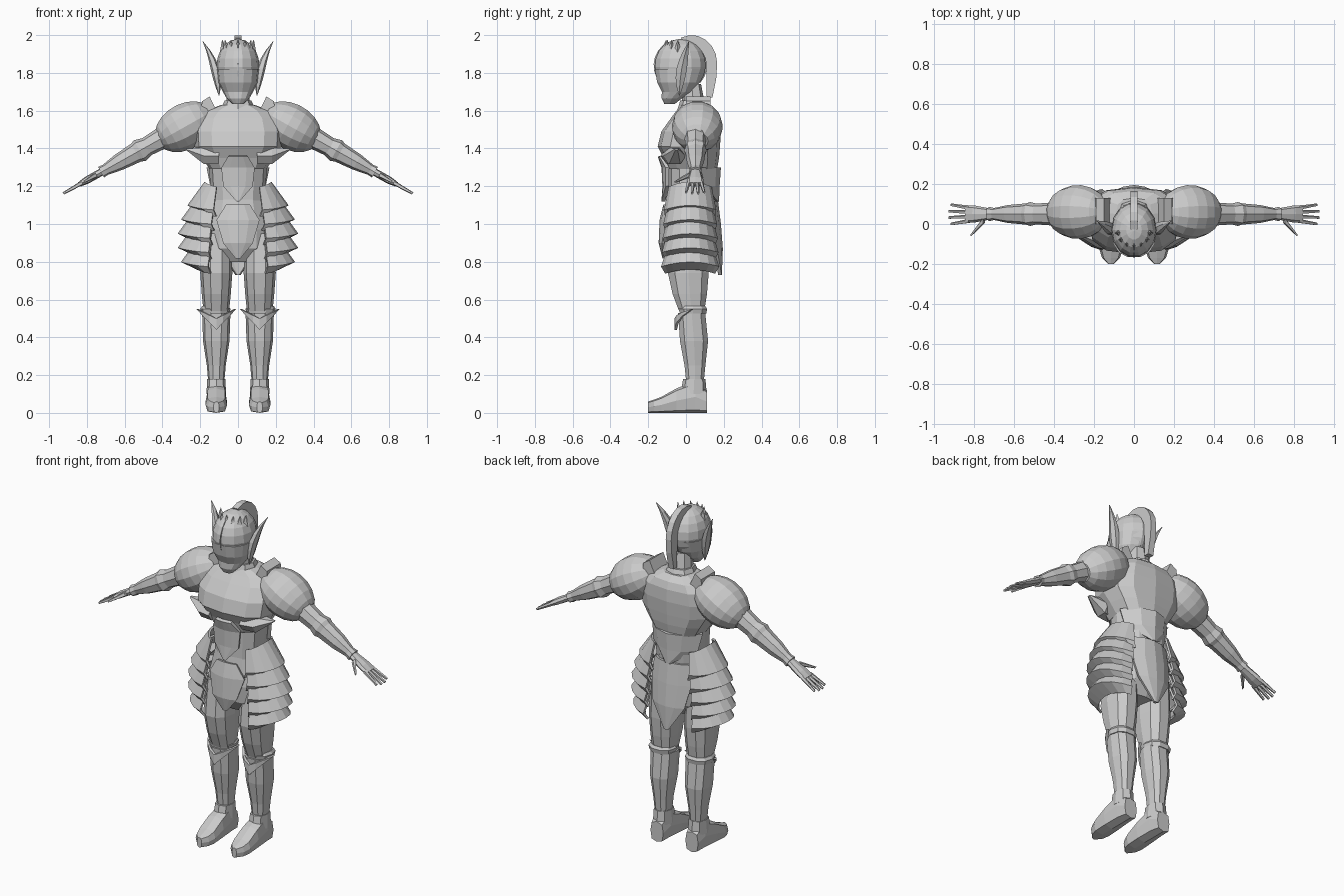
import bpy, bmesh
from math import sin, cos, pi, radians
from mathutils import Vector

cube = bpy.data.objects.get("Cube")
if cube:
    bpy.data.objects.remove(cube)

steel = bpy.data.materials.new("plain_grey")
steel.use_nodes = True
GREY = (0.6, 0.6, 0.6, 1)
steel.diffuse_color = GREY
steel.node_tree.nodes["Principled BSDF"].inputs["Base Color"].default_value = GREY

RIGHT, BACK, UP = Vector((1, 0, 0)), Vector((0, 1, 0)), Vector((0, 0, 1))
# The arms slope down along one straight line
ARM = Vector((.87, 0, -.49))
ARM_UP = BACK.cross(ARM) * -1


def finish(name, bm, mirror=False, thick=0):
    """Turn a bmesh into an object, optionally thickened and mirrored."""
    bmesh.ops.recalc_face_normals(bm, faces=bm.faces)
    mesh = bpy.data.meshes.new(name)
    bm.to_mesh(mesh)
    bm.free()
    mesh.materials.append(steel)
    ob = bpy.data.objects.new(name, mesh)
    bpy.context.collection.objects.link(ob)
    if thick:
        solid = ob.modifiers.new("thickness", "SOLIDIFY")
        solid.thickness = thick
        solid.offset = 0
    if mirror:
        ob.modifiers.new("mirror", "MIRROR").use_mirror_merge = False


def skin(bm, rows, closed):
    """Bridge equal rows of vertices with quads."""
    count = len(rows[0])
    for lower, upper in zip(rows, rows[1:]):
        for i in range(count if closed else count - 1):
            j = (i + 1) % count
            bm.faces.new((lower[i], lower[j], upper[j], upper[i]))


def sheet(name, rows, thick, mirror=False):
    """Thin plate through rows of points."""
    bm = bmesh.new()
    skin(bm, [[bm.verts.new(p) for p in row] for row in rows], False)
    finish(name, bm, mirror, thick)


def spread(start, end, steps):
    """Evenly spaced values from start to end."""
    return [start + (end - start) * i / steps for i in range(steps + 1)]


def soften(value, power):
    return abs(value) ** power * (1 if value > 0 else -1)


def loft(name, rings, u=RIGHT, v=BACK, sides=10, power=.85, mirror=False):
    """Capped tube through rings of (centre, half size along u, half size along v)."""
    bm = bmesh.new()
    rows = []
    for centre, a, b in rings:
        angles = spread(0, 2 * pi, sides)[:-1]
        rows.append([bm.verts.new(Vector(centre) + u * a * soften(cos(t), power)
                                  + v * b * soften(sin(t), power)) for t in angles])
    skin(bm, rows, True)
    bm.faces.new(rows[0])
    bm.faces.new(rows[-1])
    finish(name, bm, mirror)


def trunk(name, rows, x=0, **options):
    """Upright loft through rows of (z, half width, front y, back y)."""
    rings = [((x, (front + back) / 2, z), width, (back - front) / 2) for z, width, front, back in rows]
    loft(name, rings, mirror=x > 0, **options)


def dome(name, centre, radii, start, end, axis=UP, u=RIGHT, v=BACK, **options):
    """Ellipsoid cut off at two latitudes given in degrees."""
    a, b, c = radii
    turns = [radians(t) for t in spread(start, end, 7)]
    rings = [(Vector(centre) + axis * c * sin(t), a * cos(t), b * cos(t)) for t in turns]
    loft(name, rings, u, v, sides=14, power=1, **options)


def arm_point(x, y=.05):
    return Vector((x, y, 1.4 - .56 * (x - .5)))


def sleeve(name, rows):
    """Arm piece through rows of (x, half width, half height) on the arm line."""
    rings = [(arm_point(x), width, height) for x, width, height in rows]
    loft(name, rings, BACK, ARM_UP, sides=8, mirror=True)


def panel(name, rows, bow):
    """Curved centre plate through rows of (z, half width, middle y)."""
    sheet(name, [[(s * width, y + bow * (s * width) ** 2, z) for s in spread(-1, 1, 4)]
                 for z, width, y in rows], .02)


def slab(name, points, near, far, sideways=False, mirror=False):
    """Outline in the xz plane (yz when sideways) extruded along the other axis."""
    bm = bmesh.new()
    rows = [[bm.verts.new((depth, p, z) if sideways else (p, depth, z)) for p, z in points]
            for depth in (near, far)]
    skin(bm, rows, True)
    for row in rows:
        bm.faces.new(row)
    finish(name, bm, mirror)


# Helmet, visor ridge and tapering face guard
skull = (0, -.03, 1.84)
dome("helmet", skull, (.113, .138, .14), -40, 88)
dome("visor_ridge", skull, (.008, .145, .14), -40, 60)
trunk("face_guard", [(1.635, .03, -.115, -.06), (1.665, .06, -.13, -.02), (1.7, .08, -.13, .04),
                     (1.75, .105, -.155, .075), (1.82, .113, -.168, .1)], sides=14)


# Crest: outer arc over the skull, a straight tail, inner arc back
def crest_arc(radius, start, end):
    turns = [radians(t) for t in spread(start, end, 6)]
    return [(.03 + .9 * radius * cos(t), 1.85 + radius * sin(t)) for t in turns]


tail = [(.16, 1.77), (.14, 1.67), (.11, 1.67)]
slab("helmet_crest", crest_arc(.15, 115, 0) + tail + crest_arc(.085, 0, 115), -.018, .018, True)

# Crown of teeth around the brow, and swept horns
for turn in spread(-80, 80, 6):
    x, y = sin(radians(turn)), -cos(radians(turn))
    loft("crown_teeth", [((.075 * x, .085 * y - .03, 1.91), .022, .022),
                         ((.085 * x, .075 * y - .03, 1.975), .001, .001)], sides=4, power=1)
horn = []
for s in spread(0, 1, 6):
    size = .002 + .024 * sin(pi * s ** .9)
    horn.append(((.1 + .03 * s + .055 * s ** 3, -.035 + .05 * s * s, 1.68 + .285 * s), size * .9, size * 1.2))
loft("helmet_horns", horn, sides=6, mirror=True)

# Neck
trunk("neck", [(1.58, .07, -.02, .11), (1.74, .05, -.02, .08)], sides=8)
trunk("neck_collar", [(1.59, .1, -.05, .14), (1.655, .07, -.03, .11)], sides=8)

# Torso armour
trunk("breastplate", [(1.29, .15, -.1, .165), (1.35, .19, -.12, .175), (1.41, .23, -.15, .18),
                      (1.49, .235, -.13, .185), (1.56, .215, -.08, .18), (1.6, .17, -.05, .165),
                      (1.63, .09, -.03, .13)], sides=12, power=.75)
loft("breastplate_wings", [((.1, -.075, 1.36), .06, .045), ((.18, -.06, 1.36), .06, .05),
                           ((.275, -.05, 1.395), .012, .004)], BACK, UP, 6, 1, True)
trunk("abdomen", [(1.09, .14, -.09, .15), (1.33, .155, -.09, .165)], sides=12)
panel("belly_plate", [(1.36, .05, -.14), (1.3, .085, -.12), (1.2, .075, -.115), (1.12, .005, -.12)], 3)
panel("lower_back_plate", [(1.3, .16, .175), (1.2, .14, .168), (1.12, .01, .165)], -4)

# Shoulders
dome("pauldrons", (.28, .06, 1.515), (.135, .125, .17), -60, 65, ARM, BACK, ARM_UP, mirror=True)
loft("pauldron_spikes", [((.33, .06, 1.5), .1, .08), ((.435, .06, 1.49), .03, .008)], BACK, UP, 8, mirror=True)
slab("shoulder_collars", [(.11, 1.59), (.15, 1.675), (.19, 1.65), (.2, 1.57)], 0, .13, mirror=True)

# Arms
sleeve("upper_arms", [(.2, .07, .08), (.4, .058, .058), (.52, .05, .048)])
sleeve("forearm_guards", [(.48, .05, .05), (.52, .06, .063), (.54, .053, .054), (.63, .045, .045),
                          (.7, .03, .03), (.725, .036, .032)])
sleeve("hands", [(.71, .026, .02), (.8, .043, .02), (.84, .044, .013)])
for k in range(4):
    spot = k - 1.5
    length = .105 - .01 * abs(spot)
    finger = [(arm_point(.825 + length * s, .048 + spot * (.022 + .01 * s)), .011 - .004 * s, .012 - .005 * s)
              for s in spread(0, 1, 2)]
    loft("fingers", finger, BACK, ARM_UP, 5, mirror=True)
loft("thumbs", [(arm_point(.75, .02), .018, .014), (arm_point(.815, -.055), .006, .006)],
     BACK, ARM_UP, 5, mirror=True)

# Hips
trunk("pelvis", [(.8, .1, -.05, .1), (.87, .175, -.1, .14), (.97, .18, -.11, .155),
                 (1.13, .14, -.09, .15)], sides=12)
panel("front_guard", [(1.1, .06, -.11), (1.02, .11, -.13), (.9, .075, -.135), (.82, .01, -.115)], 3)
panel("back_tail", [(1.12, .11, .16), (1, .125, .175), (.87, .1, .185), (.73, .01, .18)], -3)

# Overlapping hip plates: each flares to a rim, then curls back underneath
for k in range(5):
    flare = .15 + .05 * sin(pi * (k + .4) / 5)
    rim = 1.1 - .075 * k
    outline = ((rim + .12, flare - .09, .11), (rim, flare, .135 + .004 * k), (rim - .035, flare - .08, .13))
    turns = [radians(t) for t in spread(-80, 80, 8)]
    sheet("hip_plates", [[(.1 + .007 * k + reach * cos(t), .022 + depth * sin(t), z - .025 * sin(t) ** 2)
                          for t in turns] for z, reach, depth in outline], .012, True)

# Legs
trunk("thighs", [(.54, .068, -.04, .1), (.63, .077, -.075, .115), (.74, .085, -.1, .125),
                 (.95, .08, -.08, .12)], x=.115)
trunk("greaves", [(.155, .042, 0, .095), (.25, .05, -.01, .105), (.38, .07, -.035, .12),
                  (.53, .075, -.045, .105)], x=.115)
trunk("knee_straps", [(.525, .074, -.035, .11), (.55, .08, -.04, .115), (.565, .07, -.03, .105)], x=.12)

# Knee guards wrap the shin in a V whose tips sweep back and up
sheet("knee_guards", [[(.115 + .1 * s, -.055 + .09 * s * s, z + (.55 - z) * abs(s)) for s in spread(-1, 1, 6)]
                      for z in (.5, .44)], .014, True)

# Boots from heel to toe as (y, height, half width)
sole = [(.11, .12, .042), (.05, .17, .05), (-.05, .13, .056), (-.13, .085, .057), (-.17, .07, .045),
        (-.2, .06, .015)]
loft("boots", [((.115, y, tall / 2), width, tall / 2) for y, tall, width in sole], RIGHT, UP, 8, .6, True)
trunk("ankle_cuffs", [(.1, .052, -.03, .11), (.18, .048, -.015, .103)], x=.115, sides=8)
